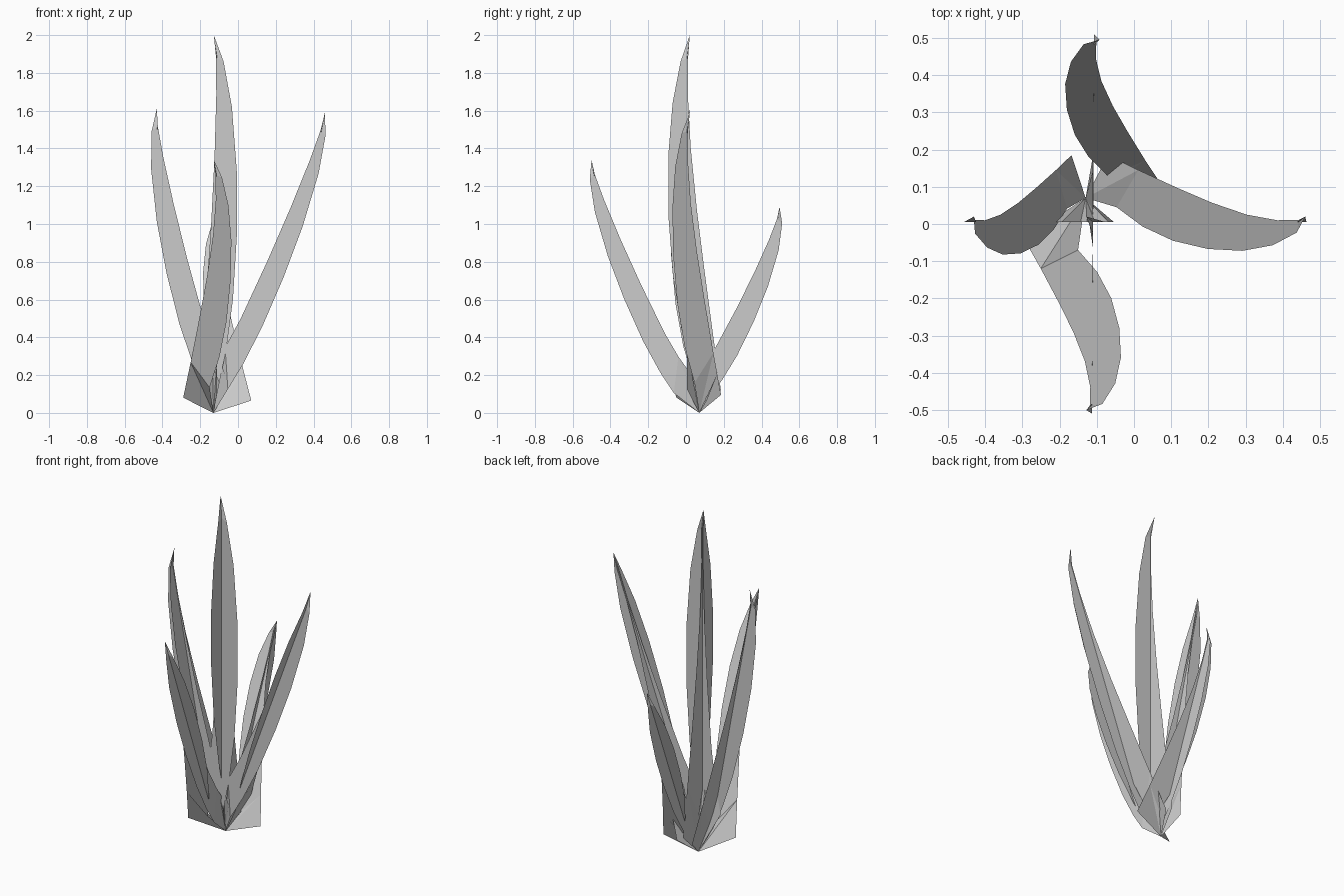
import bpy, bmesh
from math import sin, pi
from mathutils import Vector

if "Cube" in bpy.data.objects:
    bpy.data.objects.remove(bpy.data.objects["Cube"])

ROOT = Vector((-0.13, 0.07, 0.0))

# Blade edges as (fraction along axis, sideways offset): inner list, outer list
LATERAL = ([(.06, -.18), (.2, -.14), (.38, -.092), (.54, -.052), (.7, -.02), (.84, -.005), (.94, -.006)],
           [(.1, -.04), (.22, .012), (.36, .05), (.52, .072), (.68, .077), (.82, .062), (.93, .028)])
RADIAL = ([(.11, -.12), (.2, -.085), (.3, -.06), (.5, -.032), (.68, -.014), (.84, -.005), (.94, -.006)],
          [(.08, .005), (.17, .035), (.3, .062), (.47, .078), (.64, .08), (.81, .063), (.93, .028)])


def blade(bm, profile, start, end, side, tip, extra):
    """Flat curved strip in the plane of the leaf axis and the side direction."""
    axis = end - start
    root_v, tip_v = bm.verts.new(ROOT), bm.verts.new(tip)
    rows = []
    for (s0, u0), (s1, u1) in zip(*profile):
        a = bm.verts.new(start + axis * s0 + side * u0)
        b = bm.verts.new(start + axis * s1 + side * (u1 + extra * sin(pi * s1)))
        rows.append((a, b))
    # the foot tapers to the shared root
    (a, b), (c, d) = rows[0], rows[1]
    bm.faces.new((root_v, c, a))
    bm.faces.new((root_v, b, c))
    bm.faces.new((b, d, c))
    for (a, b), (c, d) in zip(rows[1:], rows[2:]):
        bm.faces.new((a, b, d, c))
    bm.faces.new((rows[-1][0], rows[-1][1], tip_v))


def leaf(name, start, tip, out, lateral, extra=0.0):
    """Leaf made of two crossed blades, sharing root and tip."""
    start, tip, out, lateral = map(Vector, (start, tip, out, lateral))
    end = tip + out * .018 + lateral * .015
    axis = (end - start).normalized()
    radial = (out - axis * out.dot(axis)).normalized()
    bm = bmesh.new()
    blade(bm, RADIAL, start, end, radial, tip, extra)
    blade(bm, LATERAL, start, end, lateral, tip, extra)
    bmesh.ops.remove_doubles(bm, verts=bm.verts, dist=1e-5)
    mesh = bpy.data.meshes.new(name)
    bm.to_mesh(mesh)
    bm.free()
    bpy.context.collection.objects.link(bpy.data.objects.new(name, mesh))


# Tall upright leaf and four leaning leaves
X, Y = Vector((1, 0, 0)), Vector((0, 1, 0))
leaf("center_leaf", (-.11, .005, 0), (-.128, .02, 2.0), X, -Y, .026)
leaf("right_leaf", (-.105, .005, 0), (.46, .02, 1.59), X, -Y)
leaf("left_leaf", (-.15, .005, 0), (-.43, .02, 1.61), -X, -Y, .012)
leaf("front_leaf", (-.11, -.02, 0), (-.128, -.5, 1.34), -Y, X)
leaf("back_leaf", (-.11, .085, 0), (-.092, .495, 1.09), Y, -X)
